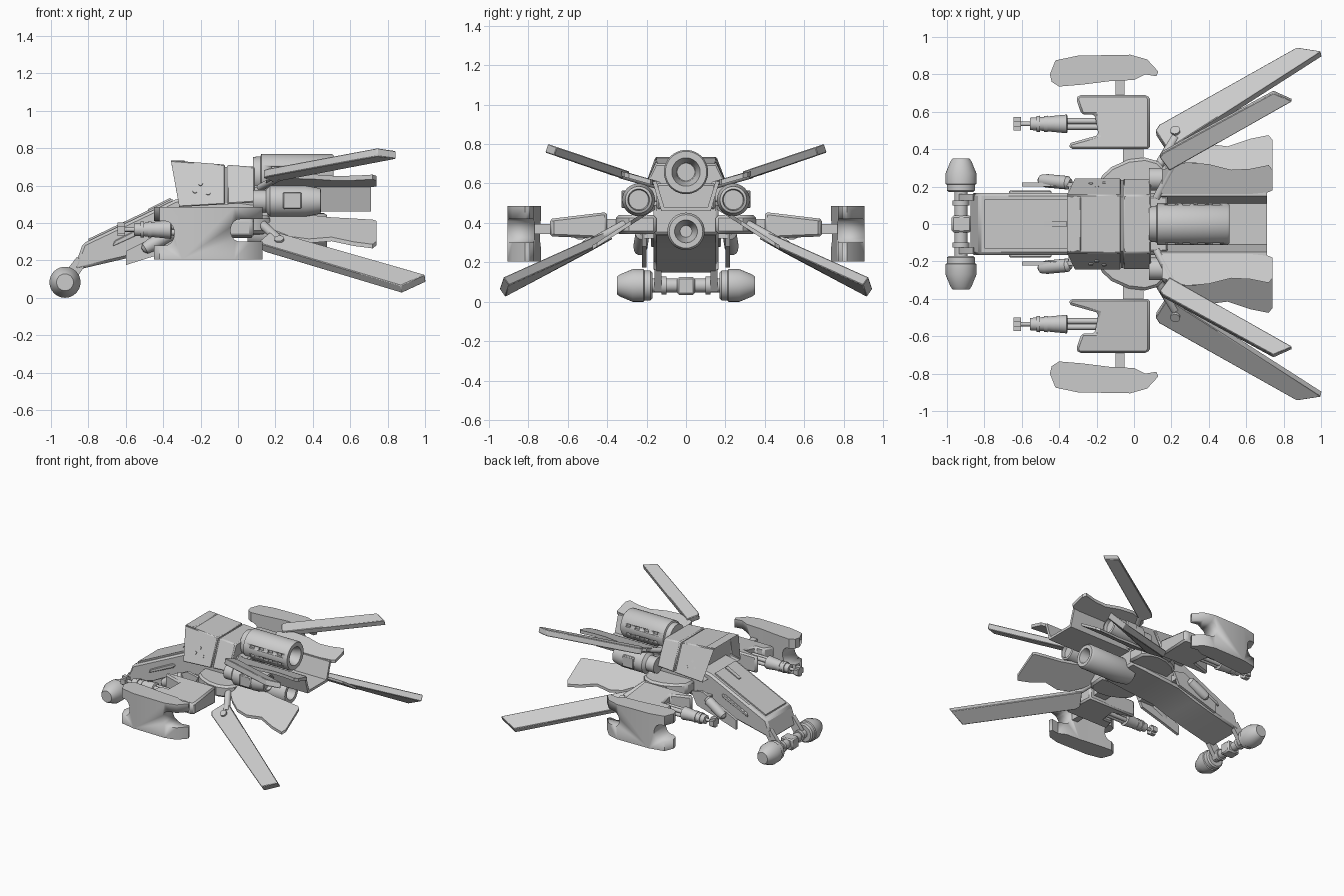
import bpy, bmesh
from math import cos, sin, pi, radians
from mathutils import Vector

if "Cube" in bpy.data.objects:
    bpy.data.objects.remove(bpy.data.objects["Cube"])


def finish(name, bm, mirror=False, bevel=0, cutters=(), angle=35):
    bmesh.ops.recalc_face_normals(bm, faces=bm.faces)
    me = bpy.data.meshes.new(name)
    bm.to_mesh(me)
    bm.free()
    ob = bpy.data.objects.new(name, me)
    bpy.context.collection.objects.link(ob)
    bpy.ops.object.select_all(action='DESELECT')
    ob.select_set(True)
    bpy.context.view_layer.objects.active = ob
    bpy.ops.object.shade_smooth_by_angle(angle=radians(angle))
    for c in cutters:
        m = ob.modifiers.new("cut", 'BOOLEAN')
        m.object, m.solver = c, 'EXACT'
        c.hide_render = True
        c.display_type = 'WIRE'
        c.hide_set(True)
    if bevel:
        m = ob.modifiers.new("bevel", 'BEVEL')
        m.width, m.segments = bevel, 1
        m.limit_method, m.angle_limit = 'ANGLE', radians(40)
    if mirror:
        m = ob.modifiers.new("mirror", 'MIRROR')
        m.use_axis = (False, True, False)
        m.use_mirror_merge = False
    return ob


def loft_into(bm, rings):
    vs = [[bm.verts.new(p) for p in r] for r in rings]
    n = len(vs[0])
    for a, b in zip(vs, vs[1:]):
        for i in range(n):
            bm.faces.new((a[i], a[(i + 1) % n], b[(i + 1) % n], b[i]))
    return bm.faces.new(vs[0]), bm.faces.new(vs[-1])


def loft(name, rings, **kw):
    bm = bmesh.new()
    loft_into(bm, rings)
    return finish(name, bm, **kw)


def prism(name, pts, axis, a, b, **kw):
    put = {'x': lambda p, t: (t, p[0], p[1]), 'y': lambda p, t: (p[0], t, p[1]),
           'z': lambda p, t: (p[0], p[1], t)}[axis]
    return loft(name, [[put(p, t) for p in pts] for t in (a, b)], **kw)


def box(name, x, y, z, **kw):
    return prism(name, [(x[0], y[0]), (x[1], y[0]), (x[1], y[1]), (x[0], y[1])], 'z', *z, **kw)


def lathe(name, profile, origin, direction, segs=24, **kw):
    q = Vector(direction).normalized().to_track_quat('Z', 'Y')
    o = Vector(origin)
    rings = [[o + q @ Vector((r * cos(2 * pi * i / segs), r * sin(2 * pi * i / segs), t))
              for i in range(segs)] for t, r in profile]
    return loft(name, rings, **kw)


def rod(name, a, b, r, segs=16, **kw):
    d = Vector(b) - Vector(a)
    return lathe(name, [(0, r), (d.length, r)], a, d, segs, **kw)


# Fuselage: sloping nose running into the central body
prism("fuselage", [(-.88, .145), (-.83, .29), (-.335, .525), (-.2, .55), (.15, .5), (.15, .34),
                   (-.3, .30), (-.45, .25), (-.6, .21)], 'y', -.165, .165, bevel=.015)
prism("nose_top_panel", [(-.8, .29), (-.8, .315), (-.35, .53), (-.35, .5)], 'y', -.13, .13)
prism("nose_centre_ridge", [(-.48, .44), (-.48, .475), (-.36, .535), (-.36, .5)], 'y', -.015, .015)
prism("nose_side_rail", [(-.67, .275), (-.66, .305), (-.47, .40), (-.44, .40), (-.45, .375)],
      'y', .15, .178, mirror=True, bevel=.005)

# Nose roller: tapered drums on an axle
nose = (-.925, 0, .083)
lathe("nose_drum", [(.17, .065), (.18, .076), (.21, .076), (.215, .083), (.27, .083),
                    (.335, .056), (.35, .045)], nose, (0, 1, 0), 32, mirror=True)
rod("nose_axle", (-.925, -.18, .083), (-.925, .18, .083), .035)
lathe("axle_collar", [(.10, .045), (.125, .045)], nose, (0, 1, 0), mirror=True)
box("axle_clamp", (-.975, -.87), (-.045, .045), (.035, .125), bevel=.01)
prism("axle_bracket", [(-.95, .07), (-.93, .13), (-.86, .22), (-.82, .17), (-.9, .05)],
      'y', .125, .16, mirror=True)

# Cabin hood: trapezoid shell, recessed at the front, plus rear section
def hood_ring(xt, zt, xb, zb, s=0.0):
    return [(xb, -.245 + s, zb), (xt, -.155 + s, zt), (xt, .155 - s, zt), (xb, .245 - s, zb)]

bm = bmesh.new()
front, _ = loft_into(bm, [hood_ring(-.365, .735, -.32, .485), hood_ring(-.07, .712, -.07, .50)])
bmesh.ops.recalc_face_normals(bm, faces=bm.faces)
bmesh.ops.inset_individual(bm, faces=[front], thickness=.018, depth=-.08)
finish("cabin_hood", bm, bevel=.006)
loft("hood_seam", [hood_ring(-.08, .70, -.08, .50, .01), hood_ring(-.05, .70, -.05, .50, .01)])
loft("hood_rear", [hood_ring(-.06, .711, -.06, .50), hood_ring(.09, .70, .09, .51)], bevel=.008)
for i, (x, z) in enumerate([(-.23, .57), (-.20, .61), (-.16, .56)]):
    y = .155 + (.72 - z) * .40
    rod("hood_port_%d" % i, (x, y - .02, z - .008), (x, y + .004, z + .002), .012, 12, mirror=True)
box("engine_mount", (.08, .18), (-.15, .15), (.47, .60), bevel=.01)

# Main engine with side slots and open nozzle
slots = bmesh.new()
for s in (-1, 1):
    for x in (.18, .26, .34, .42):
        for z in (.62, .69):
            y = s * .112
            c = [(x, y - .02), (x + .04, y - .02), (x + .04, y + .02), (x, y + .02)]
            loft_into(slots, [[(*p, z - .012) for p in c], [(*p, z + .012) for p in c]])
slot_cut = finish("engine_slot_cutter", slots)
lathe("main_engine", [(.08, .095), (.12, .098), (.125, .112), (.50, .112), (.51, .105), (.51, .072),
                      (.44, .05), (.40, .045)], (0, 0, .658), (1, 0, 0), 40, cutters=[slot_cut])

# Lower engine
lathe("lower_engine", [(.05, .08), (.15, .095), (.46, .095), (.475, .085), (.475, .058),
                       (.40, .04), (.36, .03)], (0, 0, .357), (1, 0, 0), 32)

# Side engines with access hatch
lathe("side_engine", [(.08, .06), (.15, .06), (.17, .083), (.36, .083), (.44, .068), (.445, .055),
                      (.42, .05)], (0, .24, .517), (1, 0, 0), 32, mirror=True)
box("side_engine_hatch", (.24, .34), (.28, .328), (.475, .565), mirror=True, bevel=.006)

# Tray under the main engine
prism("engine_tray", [(-.17, .61), (-.125, .46), (.125, .46), (.17, .61), (.15, .61), (.11, .48),
                      (-.11, .48), (-.15, .61)], 'x', .13, .71)

# Wavy tail flaps, upper and lower
def flap(name, stations, y_ref, z_ref, slope, t):
    rings = []
    for x, y0, y1 in stations:
        z0, z1 = (z_ref + slope * (y - y_ref) for y in (y0, y1))
        rings.append([(x, y0, z0), (x, y1, z1), (x, y1, z1 - t), (x, y0, z0 - t)])
    loft(name, rings, mirror=True)

flap("upper_tail_flap", [(.15, .16, .29), (.28, .16, .33), (.4, .16, .32), (.52, .16, .29),
                         (.62, .16, .295), (.72, .17, .315), (.74, .18, .29)], .16, .615, .28, .025)
flap("lower_tail_flap", [(.12, .15, .28), (.2, .17, .36), (.28, .2, .41), (.38, .23, .43), (.5, .25, .415),
                         (.62, .26, .455), (.72, .27, .475), (.74, .28, .45)], .18, .475, -.64, .022)

# Swept wings: four corners of the upper face, thickened
def wing(name, corners, t):
    a, b, c, d = (Vector(p) for p in corners)
    n = (c - a).cross(d - b).normalized()
    n *= t if n.z < 0 else -t
    q = [b.lerp(c, .04) , a.lerp(d, .03)]
    top = [a, b.lerp(a, .12), q[0], c, d, q[1]]
    loft(name, [top, [p + n for p in top]], mirror=True, bevel=.004)
    return n.normalized()

n = wing("lower_wing", [(.18, .40, .36), (.105, .515, .295), (.87, .945, .065), (1.0, .925, .125)], .05)
wing("upper_wing", [(.19, .285, .66), (.13, .365, .685), (.745, .70, .80), (.845, .655, .785)], .045)
h = Vector((.22, .50, .313))
rod("wing_hinge", h + n * .03, h - n * .006, .026, 20, mirror=True)
rod("lower_wing_strut", (.10, .26, .42), (.22, .46, .31), .024, mirror=True)
rod("upper_wing_strut", (.12, .14, .59), (.22, .33, .645), .02, mirror=True)

# Shoulders and cross arms
prism("shoulder", [(-.19, .15), (-.18, .25), (-.12, .305), (-.03, .345), (.06, .355), (.13, .335),
                   (.17, .29), (.18, .15)], 'z', .345, .44, mirror=True, bevel=.015)
box("cross_arm", (-.06, .05), (.30, .43), (.355, .42), mirror=True)
box("outer_arm", (-.10, -.05), (.67, .79), (.345, .395), mirror=True)

# Gun pod: notched block, thinner toward the outside
outline = [(.085, .40), (.085, .67), (.07, .69), (-.295, .69), (-.31, .67), (-.28, .585), (-.21, .585),
           (-.19, .475), (-.35, .43), (-.34, .40)]
loft("gun_pod", [[(x, y, .32 + (y - .4) * .04) for x, y in outline],
                 [(x, y, .455 - (y - .4) * .12) for x, y in outline]], mirror=True, bevel=.012)

# Gun: clustered barrels, vented sleeve, muzzle block
gun = (0, .535, .365)
for i in range(4):
    a = pi / 4 + i * pi / 2
    y, z = .535 + .022 * cos(a), .365 + .022 * sin(a)
    rod("gun_barrel_%d" % i, (-.38, y, z), (-.15, y, z), .016, 12, mirror=True)
lathe("gun_sleeve", [(-.555, .033), (-.50, .036), (-.36, .05), (-.355, .042)], gun, (1, 0, 0), mirror=True)
for i, x in enumerate((-.52, -.48, -.44)):
    lathe("sleeve_ring_%d" % i, [(x, .042), (x + .018, .044)], gun, (1, 0, 0), mirror=True)
rod("gun_tip", (-.62, .535, .365), (-.5, .535, .365), .012, 12, mirror=True)
box("gun_muzzle", (-.645, -.605), (.50, .572), (.345, .385), mirror=True)
box("gun_muzzle_post", (-.645, -.605), (.52, .552), (.33, .402), mirror=True)

# Outer guards: curved slab with a rounded notch in each end
def notch(name, x_in, x_out, z0, z1):
    s, r = (1 if x_out > x_in else -1), (z1 - z0) / 2
    arc = [(x_in + s * .05 * (1 - cos(a)), (z0 + z1) / 2 + r * sin(a))
           for a in [pi * (i / 10 - .5) for i in range(11)]]
    return prism(name, [(x_out, z0)] + arc + [(x_out, z1)], 'y', .65, 1.0)

cuts = [notch("guard_front_cutter", -.34, -.6, .28, .41), notch("guard_rear_cutter", -.04, .3, .30, .42)]
prism("outer_guard", [(-.45, .80), (-.42, .875), (-.3, .90), (-.02, .905), (.07, .88), (.13, .815),
                      (.12, .79), (.06, .80), (0, .77), (-.12, .765), (-.28, .745), (-.4, .735),
                      (-.44, .76)], 'z', .205, .485, mirror=True, cutters=cuts)

# Chin fins and side canisters along the nose
prism("chin_fin", [(-.60, .175), (-.60, .25), (-.3, .40), (-.2, .38), (-.25, .28), (-.44, .225)],
      'y', .20, .222, mirror=True)
box("chin_fin_mount", (-.35, -.22), (.15, .21), (.32, .37), mirror=True)
lathe("side_canister", [(0, .012), (.015, .03), (.05, .036), (.18, .036), (.20, .02)],
      (-.51, .235, .255), (.85, -.08, .5), 20, mirror=True)
